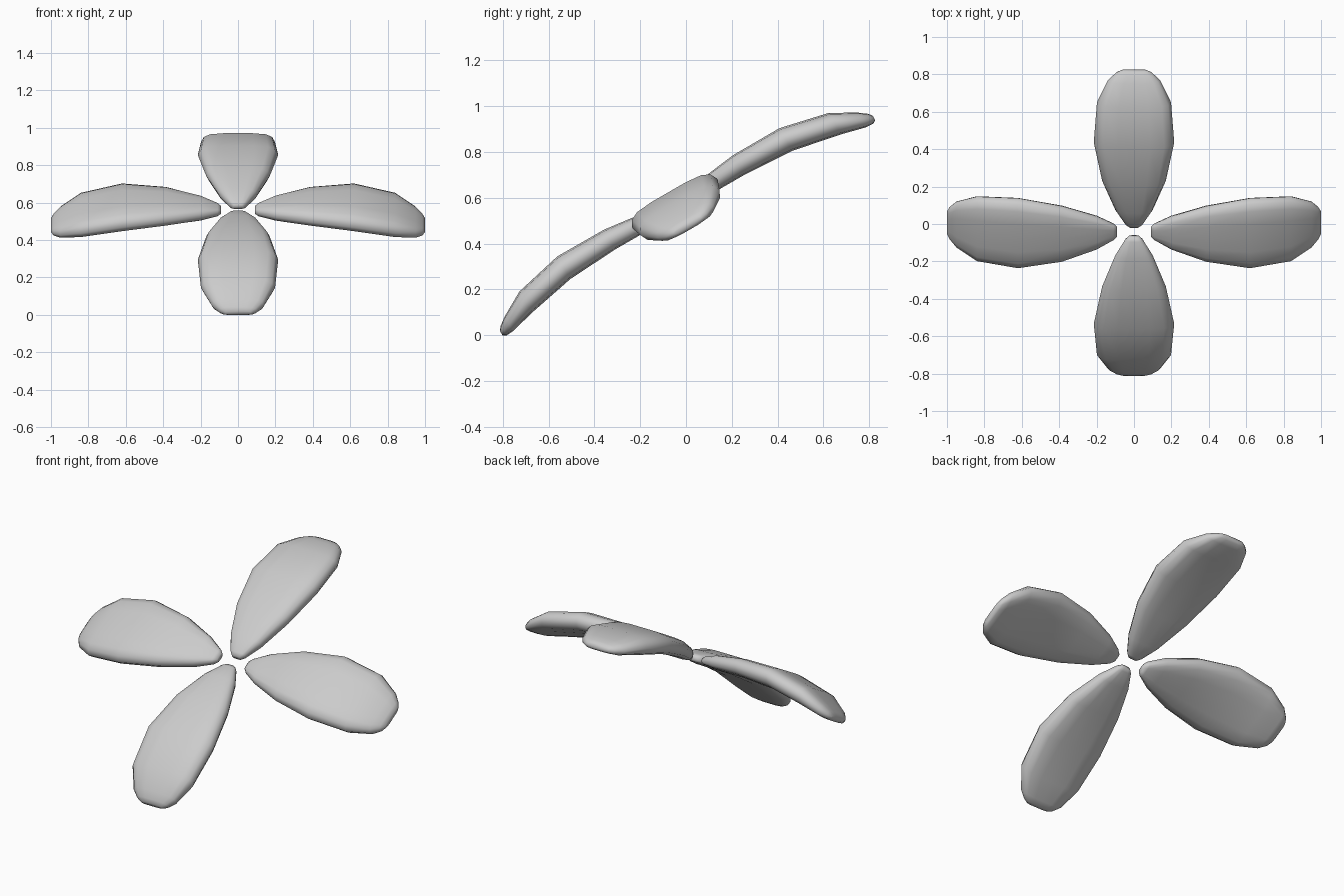
import bpy, bmesh
from math import radians
from mathutils import Matrix, Vector

if "Cube" in bpy.data.objects:
    bpy.data.objects.remove(bpy.data.objects["Cube"])

# Petal stations: distance from centre, half width, top height, bottom height
STATIONS = [
    (0.090, 0.028, 0.014, -0.012),
    (0.110, 0.048, 0.026, -0.020),
    (0.200, 0.100, 0.050, -0.026),
    (0.385, 0.170, 0.073, -0.026),
    (0.620, 0.215, 0.074, -0.040),
    (0.840, 0.198, 0.024, -0.084),
    (0.950, 0.140, -0.038, -0.112),
    (0.985, 0.100, -0.064, -0.114),
    (1.000, 0.070, -0.082, -0.105),
]
# Rounded slab cross-section, right half from top to bottom
HALF = [(0.40, 1.0), (0.75, 0.88), (0.92, 0.58), (1.0, 0.0),
        (0.92, -0.58), (0.75, -0.88), (0.40, -1.0)]
SECTION = [(0, 1)] + HALF + [(0, -1)] + [(-v, t) for v, t in reversed(HALF)]

CENTRE = Vector((0, -0.04, 0.56))
TILT = Matrix.Rotation(radians(30), 4, 'X')


def make_petal(name, angle, offset):
    """Loft one drooping petal, turn it round the flower and tilt the flower."""
    bm = bmesh.new()
    rings = []
    for x, w, top, bot in STATIONS:
        mid, half = (top + bot) / 2, (top - bot) / 2
        rings.append([bm.verts.new((x + offset, v * w, mid + t * half))
                      for v, t in SECTION])
    n = len(SECTION)
    for a, b in zip(rings, rings[1:]):
        for i in range(n):
            j = (i + 1) % n
            bm.faces.new((a[i], a[j], b[j], b[i]))
    bm.faces.new(rings[0])
    bm.faces.new(rings[-1])
    bmesh.ops.recalc_face_normals(bm, faces=bm.faces)
    bm.transform(Matrix.Translation(CENTRE) @ TILT
                 @ Matrix.Rotation(radians(angle), 4, 'Z'))
    for f in bm.faces:
        f.smooth = True
    mesh = bpy.data.meshes.new(name)
    bm.to_mesh(mesh)
    bm.free()
    bpy.context.collection.objects.link(bpy.data.objects.new(name, mesh))


# Four petals; the front and back pair sits closer to the centre
for name, angle, offset in [("petal_right", 0, 0), ("petal_back", 90, -0.06),
                            ("petal_left", 180, 0), ("petal_front", 270, -0.06)]:
    make_petal(name, angle, offset)
